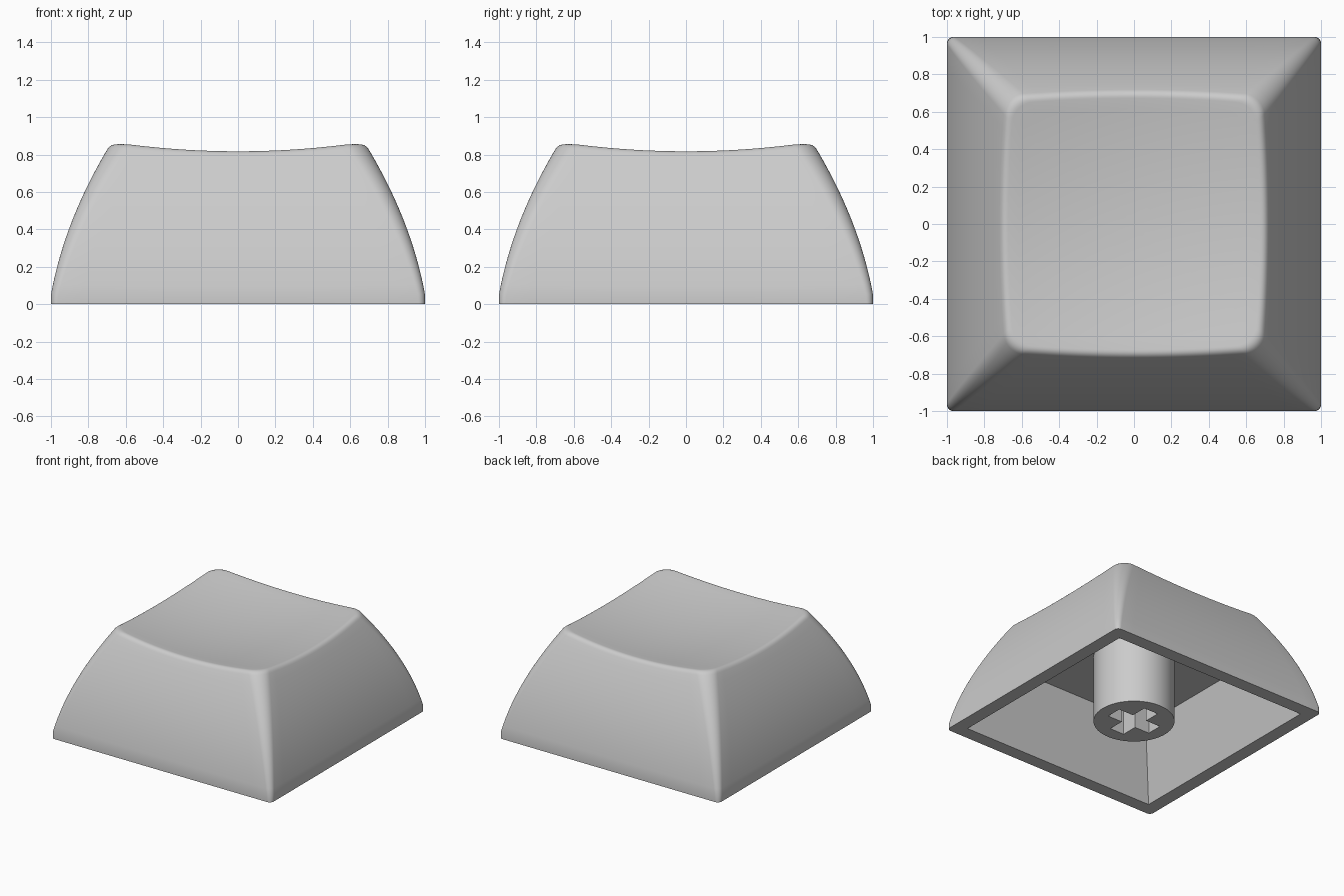
import bpy, bmesh, math
from mathutils import Vector, Matrix

if "Cube" in bpy.data.objects:
    bpy.data.objects.remove(bpy.data.objects["Cube"], do_unlink=True)

SIDE, CORNER = 16, 10         # columns per straight side and per corner
WALL_ROWS, DISH_ROWS, FILLET_ROWS = 16, 12, 6
FILLET = 0.032                # reach of the rounded rim on either side
CEILING = 0.558


def make_material(name, color):
    mat = bpy.data.materials.new(name)
    mat.use_nodes = True
    mat.diffuse_color = color
    mat.node_tree.nodes["Principled BSDF"].inputs["Base Color"].default_value = color
    return mat


def dish(x, y):
    """Height of the scooped top."""
    return 0.762 + 0.12 * (x * x + y * y)


def wall(z):
    """Half width and corner radius of the outer wall at a height."""
    t = max(0, z - 0.05)
    return 1 - 0.18 * t - 0.267 * t * t, 0.035 + 0.09 * z


def outline(w, r):
    """Rounded square, always with the same number of points."""
    quarter = [Vector((w, (w - r) * (2 * i / SIDE - 1))) for i in range(SIDE)]
    for i in range(CORNER):
        a = math.pi / 2 * i / CORNER
        quarter.append(Vector((w - r + r * math.cos(a), w - r + r * math.sin(a))))
    return [Matrix.Rotation(q * math.pi / 2, 2) @ p for q in range(4) for p in quarter]


def wall_point(column, z):
    return Vector((*outline(*wall(z))[column], z))


def flat_ring(points, z):
    return [(p[0], p[1], z) for p in points]


def loft(bm, rings):
    """Join successive rings with quads."""
    loops = [[bm.verts.new(co) for co in ring] for ring in rings]
    for a, b in zip(loops, loops[1:]):
        for i in range(len(a)):
            j = (i + 1) % len(a)
            bm.faces.new((a[i], b[i], b[j], a[j]))
    return loops


def finish(bm, name, mat):
    bmesh.ops.remove_doubles(bm, verts=bm.verts, dist=0.0001)
    bmesh.ops.recalc_face_normals(bm, faces=bm.faces)
    mesh = bpy.data.meshes.new(name)
    bm.to_mesh(mesh)
    bm.free()
    mesh.materials.append(mat)
    obj = bpy.data.objects.new(name, mesh)
    bpy.context.collection.objects.link(obj)
    bpy.ops.object.select_all(action="DESELECT")
    obj.select_set(True)
    bpy.context.view_layer.objects.active = obj
    bpy.ops.object.shade_smooth_by_angle(angle=math.radians(30))


grey = make_material("light_grey_plastic", (0.6, 0.6, 0.6, 1))

# Rim of each column, where the wall would meet the dish
columns = range(4 * (SIDE + CORNER))
rim_z = [0.84 for c in columns]
for step in range(8):
    rim_z = [dish(*outline(*wall(z))[c]) for c, z in enumerate(rim_z)]
rim = [wall_point(c, z) for c, z in enumerate(rim_z)]

# Fillet ends: one on the dish, one on the wall
inset = outline(1 - FILLET / 0.7, 0)
dish_end = [p.xy * (1 - FILLET / 0.75) for p in rim]
dish_end = [Vector((p.x, p.y, dish(p.x, p.y))) for p in dish_end]
wall_end = [wall_point(c, z - FILLET * 0.87) for c, z in enumerate(rim_z)]

# Cap shell: dish, rounded rim, wall, bottom edge, tapered cavity and ceiling
rings = []
for i in range(1, DISH_ROWS):
    pts = [p.xy * i / DISH_ROWS for p in dish_end]
    rings.append([(p.x, p.y, dish(p.x, p.y)) for p in pts])
for i in range(FILLET_ROWS + 1):
    t = i / FILLET_ROWS
    rings.append([a * (1 - t) ** 2 + p * 2 * t * (1 - t) + b * t * t
                  for a, p, b in zip(dish_end, rim, wall_end)])
for i in range(WALL_ROWS - 1, -1, -1):
    rings.append([wall_point(c, b.z * i / WALL_ROWS) for c, b in enumerate(wall_end)])
rings.append(flat_ring(outline(0.89, 0), 0))
rings.append(flat_ring(outline(0.72, 0), CEILING))

bm = bmesh.new()
loops = loft(bm, rings)
centre = bm.verts.new((0, 0, dish(0, 0)))
for i in columns:
    bm.faces.new((centre, loops[0][i], loops[0][i - 1]))
bm.faces.new(loops[-1])
finish(bm, "cap_shell", grey)

# Stem: round post with a cross-shaped socket in its lower end
ARM_LENGTH, ARM_WIDTH, STEM_SIDES = 0.2, 0.2 * math.tan(math.radians(18)), 80


def cross_radius(a):
    c, s = sorted((abs(math.cos(a)), abs(math.sin(a))), reverse=True)
    return min(ARM_LENGTH / c, ARM_WIDTH / max(s, 1e-6))


angles = [2 * math.pi * i / STEM_SIDES for i in range(STEM_SIDES)]
circle = [(0.305 * math.cos(a), 0.305 * math.sin(a)) for a in angles]
cross = [(cross_radius(a) * math.cos(a), cross_radius(a) * math.sin(a)) for a in angles]
bm = bmesh.new()
loops = loft(bm, [flat_ring(circle, CEILING + 0.005), flat_ring(circle, 0),
                  flat_ring(cross, 0), flat_ring(cross, 0.44)])
bm.faces.new(loops[0])
bm.faces.new(loops[-1])
finish(bm, "stem", grey)
